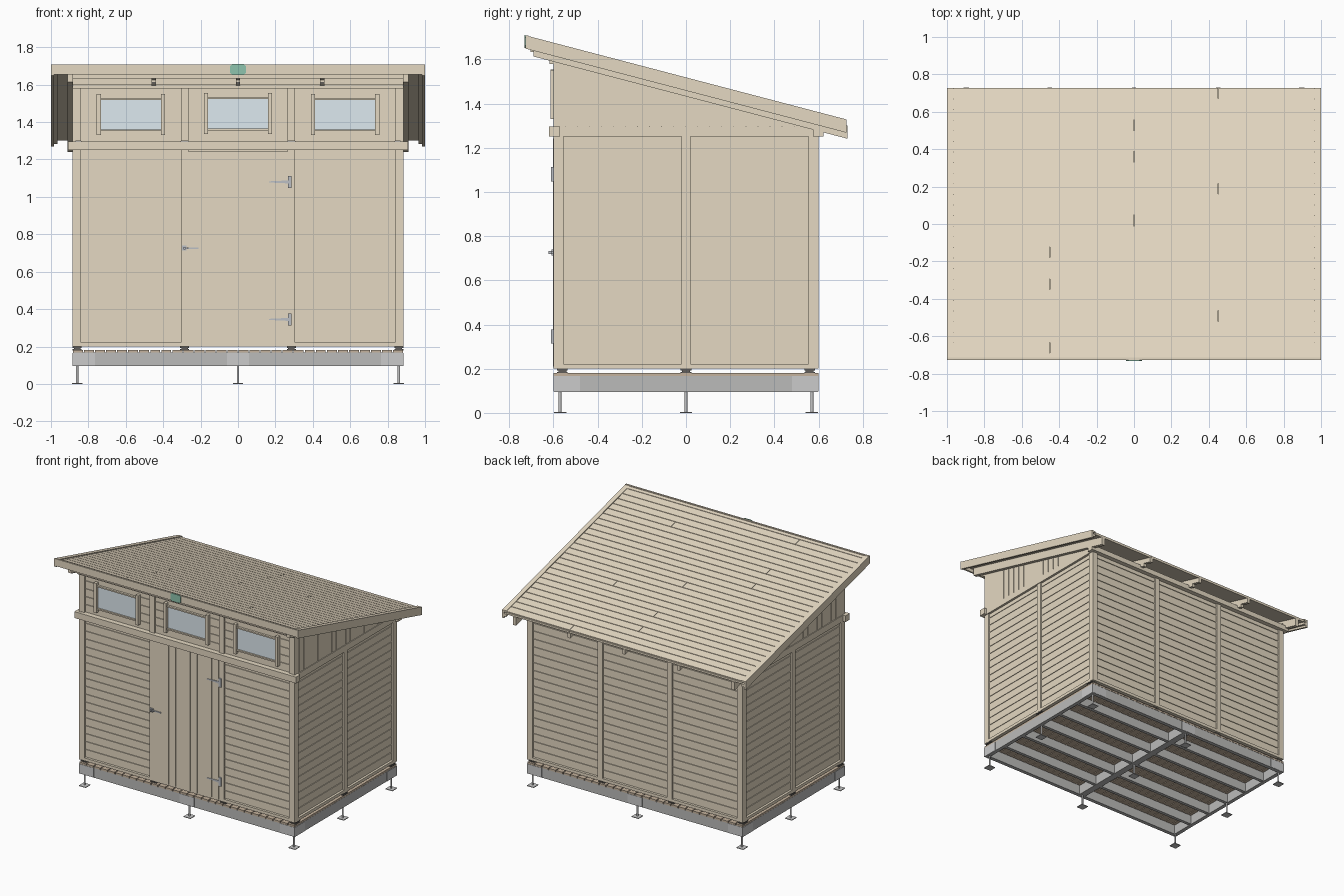
import bpy, bmesh, random
from mathutils import Vector

if "Cube" in bpy.data.objects:
    bpy.data.objects.remove(bpy.data.objects["Cube"])
random.seed(4)

def mat(name, r, g, b):
    m = bpy.data.materials.new(name)
    m.diffuse_color = (r, g, b, 1)
    m.use_nodes = True
    m.node_tree.nodes["Principled BSDF"].inputs["Base Color"].default_value = m.diffuse_color
    return m

WOOD = mat("wood", 0.78, 0.69, 0.54)
DECK = mat("deck_wood", 0.56, 0.45, 0.34)
FRAME = mat("frame_grey", 0.50, 0.50, 0.49)
PLATE = mat("plate_grey", 0.70, 0.70, 0.70)
DARK = mat("rubber", 0.12, 0.11, 0.10)
GLASS = mat("glass", 0.73, 0.82, 0.87)
METAL = mat("metal", 0.50, 0.52, 0.56)
GREEN = mat("badge_green", 0.27, 0.55, 0.42)

def prisms(name, items, material):
    """items: (axis, profile, a, b); profile holds the two other coordinates."""
    bm = bmesh.new()
    for axis, prof, a, b in items:
        rings = []
        for t in (a, b):
            ring = []
            for p in prof:
                c = list(p)
                c.insert(axis, t)
                ring.append(bm.verts.new(Vector(c)))
            rings.append(ring)
        n = len(prof)
        bm.faces.new(rings[0])
        bm.faces.new(rings[1][::-1])
        for i in range(n):
            j = (i + 1) % n
            bm.faces.new((rings[0][i], rings[1][i], rings[1][j], rings[0][j]))
    bmesh.ops.recalc_face_normals(bm, faces=bm.faces[:])
    me = bpy.data.meshes.new(name)
    bm.to_mesh(me)
    bm.free()
    ob = bpy.data.objects.new(name, me)
    me.materials.append(material)
    bpy.context.collection.objects.link(ob)
    return ob

def box(x0, x1, y0, y1, z0, z1):
    return (2, [(x0, y0), (x1, y0), (x1, y1), (x0, y1)], z0, z1)

def boxes(name, lst, material):
    return prisms(name, [box(*b) for b in lst], material)

def mirror_x(lst):
    return lst + [(-b[1], -b[0]) + tuple(b[2:]) for b in lst]

def cladding(axis, a, b, face, s, z0, z1, pitch=0.0585, t=0.018):
    """Horizontal boards with a small groove at the lower edge; s = outward sign."""
    out, z = [], z0
    back, lip = face - s * t, face - s * 0.006
    while z < z1 - 0.008:
        e = min(z + pitch, z1)
        out.append((axis, [(back, z), (lip, z), (lip, z + .004), (face, z + .004), (face, e), (back, e)], a, b))
        z = e
    return out

# ---- feet, base frame and deck
feet = [(x, y) for x in (-.86, 0, .86) for y in (-.57, 0, .57)]
boxes("foot_plates", [(x - .028, x + .028, y - .028, y + .028, 0, .005) for x, y in feet], PLATE)
bm = bmesh.new()
for x, y in feet:
    r = bmesh.ops.create_cone(bm, cap_ends=True, segments=12, radius1=.006, radius2=.006, depth=.095)
    bmesh.ops.translate(bm, verts=r["verts"], vec=(x, y, .0475))
me = bpy.data.meshes.new("foot_rods")
bm.to_mesh(me)
bm.free()
me.materials.append(PLATE)
bpy.context.collection.objects.link(bpy.data.objects.new("foot_rods", me))

boxes("base_beams", [(-.883, .883, -.598, -.57, .095, .167), (-.883, .883, .57, .598, .095, .167),
                     (-.883, -.855, -.57, .57, .095, .167), (.855, .883, -.57, .57, .095, .167),
                     (-.025, .025, -.57, .57, .095, .167)], FRAME)
boxes("base_joists", mirror_x([(.025, .855, y - .012, y + .012, .097, .165) for y in (-.4, -.2, 0, .2, .4)]), FRAME)
plates = [(x - .06, x + .06, y - .001, y + .001, .096, .166) for x in (-.825, 0, .825) for y in (-.599, .599)]
plates += mirror_x([(.883, .886, y - .06, y + .06, .096, .166) for y in (-.54, .54)])
boxes("base_corner_plates", plates, PLATE)
n = 30
w = 1.77 / n
boxes("deck_boards", [(-.885 + i * w + .003, -.885 + (i + 1) * w - .003, -.6, .6, .167, .181) for i in range(n)], DECK)

# ---- rubber pads under posts, sills
px = (-.86, -.285, .285, .86)
pads = [(x, y) for x in px for y in (-.56, .56)] + [(-.86, 0), (.86, 0)]
boxes("pads", [(x - .024, x + .024, y - .024, y + .024, z0, z1) for x, y in pads
               for z0, z1 in ((.18, .186), (.192, .2))]
      + [(x - .018, x + .018, y - .018, y + .018, .186, .192) for x, y in pads], DARK)
boxes("sills", [(-.885, .885, -.6, -.555, .2, .222), (-.885, .885, .555, .6, .2, .222)]
      + mirror_x([(.84, .885, -.555, .555, .2, .222)]), WOOD)

# ---- posts
posts = mirror_x([(.84, .885, y, y + .045, .222, 1.25) for y in (-.6, .555)]
                 + [(.265, .305, -.6, -.555, .222, 1.25), (.265, .305, .555, .6, .222, 1.25),
                    (.84, .885, -.02, .02, .222, 1.25),
                    (.84, .885, -.6, -.555, 1.3, 1.58), (.265, .305, -.6, -.555, 1.3, 1.58)])
boxes("posts", posts, WOOD)

# ---- wall boards
front = []
for a, b in ((-.84, -.305), (.305, .84)):
    front += cladding(0, a, b, -.588, -1, .222, 1.25)
prisms("front_wall_boards", front, WOOD)
back = []
for a, b in ((-.84, -.305), (-.265, .265), (.305, .84)):
    back += cladding(0, a, b, .588, 1, .222, 1.25)
prisms("back_wall_boards", back, WOOD)
side = []
for s in (-1, 1):
    for a, b in ((-.555, -.02), (.02, .555)):
        side += cladding(1, a, b, s * .873, s, .222, 1.25)
prisms("side_wall_boards", side, WOOD)

# ---- ring beams
boxes("ring_beams", [(-.91, .91, -.62, -.57, 1.25, 1.297), (-.91, .91, .575, .622, 1.25, 1.288),
                     (-.885, .885, -.617, -.565, 1.58, 1.602)]
      + mirror_x([(.845, .89, -.57, .575, 1.25, 1.297)]), WOOD)

# ---- clerestory windows: boards, rails, uprights, glass
cler, fr, glass = [], [], []
for cx, half, (p, q), dz in ((-.5725, .165, (-.84, -.305), -.005), (0, .165, (-.265, .265), 0), (.5725, .165, (.305, .84), -.005)):
    l, r = cx - half, cx + half
    for a, b in ((p, l), (r, q)):
        cler += cladding(0, a, b, -.588, -1, 1.297, 1.58)
    for z0, z1 in ((1.297, 1.365 + dz), (1.53 + dz, 1.58)):
        cler += cladding(0, l, r, -.588, -1, z0, z1)
    for u in (l - .018, r - .004):
        fr.append((u, u + .022, -.614, -.588, 1.335 + dz, 1.555 + dz))
    fr += [(l, r, -.604, -.58, 1.356 + dz, 1.366 + dz), (l, r, -.604, -.58, 1.524 + dz, 1.534 + dz)]
    glass.append((l, r, -.592, -.586, 1.364 + dz, 1.53 + dz))
prisms("clerestory_boards", cler, WOOD)
boxes("window_frames", fr, WOOD)
boxes("window_glass", glass, GLASS)

# ---- door with hinges and latch
dw = .53 / 9
boxes("door_boards", [(-.265 + i * dw + .001, -.265 + (i + 1) * dw - .001, -.603, -.588, .21, 1.243) for i in range(9)], WOOD)
boxes("door_back", [(-.264, .264, -.59, -.58, .212, 1.241)], WOOD)
prisms("door_hinges", [(1, [(.165, z - .003), (.27, z - .008), (.27, z + .008), (.165, z + .003)], -.607, -.602) for z in (.345, 1.08)]
       + [box(.268, .286, -.61, -.599, z - .032, z + .032) for z in (.345, 1.08)], METAL)
boxes("door_latch", [(-.3, -.275, -.608, -.599, .713, .74), (-.292, -.282, -.622, -.608, .72, .732),
                     (-.275, -.21, -.609, -.602, .722, .73)], METAL)

# ---- roof, everything measured down from the sloped top line
YF, YB = -.727, .727
def zt(y, d=0):
    return 1.709 - .262 * (y - YF) - d

def slab(y0, y1, d0, d1, x0, x1):
    return (0, [(y0, zt(y0, d0)), (y1, zt(y1, d0)), (y1, zt(y1, d1)), (y0, zt(y0, d1))], x0, x1)

roof, nb = [], 25
w = (YB + .69) / nb
for i in range(nb):
    a, b = -.69 + i * w, -.69 + (i + 1) * w
    c = b - .004
    prof = [(a, zt(a, .006)), (c, zt(c, .006)), (c, zt(c, .012)), (b, zt(b, .012)), (b, zt(b, .026)), (a, zt(a, .026))]
    cut = random.choice((-.45, 0, .45))
    if i % 3 == 0:
        roof += [(0, prof, -.967, cut - .0015), (0, prof, cut + .0015, .967)]
    else:
        roof.append((0, prof, -.967, .967))
prisms("roof_boards", roof, WOOD)
trim = []
for s in (-1, 1):
    trim += [slab(YF, YB, 0, .06, s * .985, s), slab(YF, YB, 0, .012, s * .966, s * .985),
             slab(YF + .015, YB, .026, .045, s * .966, s * .985)]
prisms("roof_side_trim", trim, WOOD)
prisms("roof_front_trim", [box(-1, 1, YF, YF + .013, 1.655, 1.708), slab(YF + .013, -.69, .003, .026, -.985, .985),
                           box(-.885, .885, -.703, -.69, 1.634, 1.672)], WOOD)
prisms("rafters", [slab(-.69, .73, .026, .062, x - .012, x + .012) for x in (-.45, 0, .45)]
       + [slab(-.64, .66, .062, .085, x - .012, x + .012) for x in (-.45, 0, .45)]
       + [slab(-.69, .73, .026, .086, x - .014, x + .014) for x in (-.897, .897)], WOOD)
boxes("rafter_end_brackets", [(x - .01, x + .01, -.645, -.617, 1.604, 1.615) for x in (-.45, 0, .45)], DARK)
boxes("front_blocking", [(-.885, .885, -.6, -.582, 1.6, 1.648)], WOOD)

# ---- gable panels made of upright boards
gable, ng = [], 22
gw = 1.2 / ng
for i in range(ng):
    a, b = -.6 + i * gw, -.6 + (i + 1) * gw
    c = b - .003
    for s in (-1, 1):
        gable.append((0, [(a, 1.29), (c, 1.29), (c, zt(c, .05)), (a, zt(a, .05))], s * .868, s * .885))
        gable.append((0, [(c, 1.29), (b, 1.29), (b, zt(b, .05)), (c, zt(c, .05))], s * .868, s * .879))
prisms("gable_boards", gable, WOOD)

# ---- plain badge on the front trim
prisms("badge", [(1, [(-.042, 1.663), (-.03, 1.652), (.03, 1.652), (.042, 1.663),
                      (.042, 1.7), (.03, 1.711), (-.03, 1.711), (-.042, 1.7)], -.732, -.726)], GREEN)
